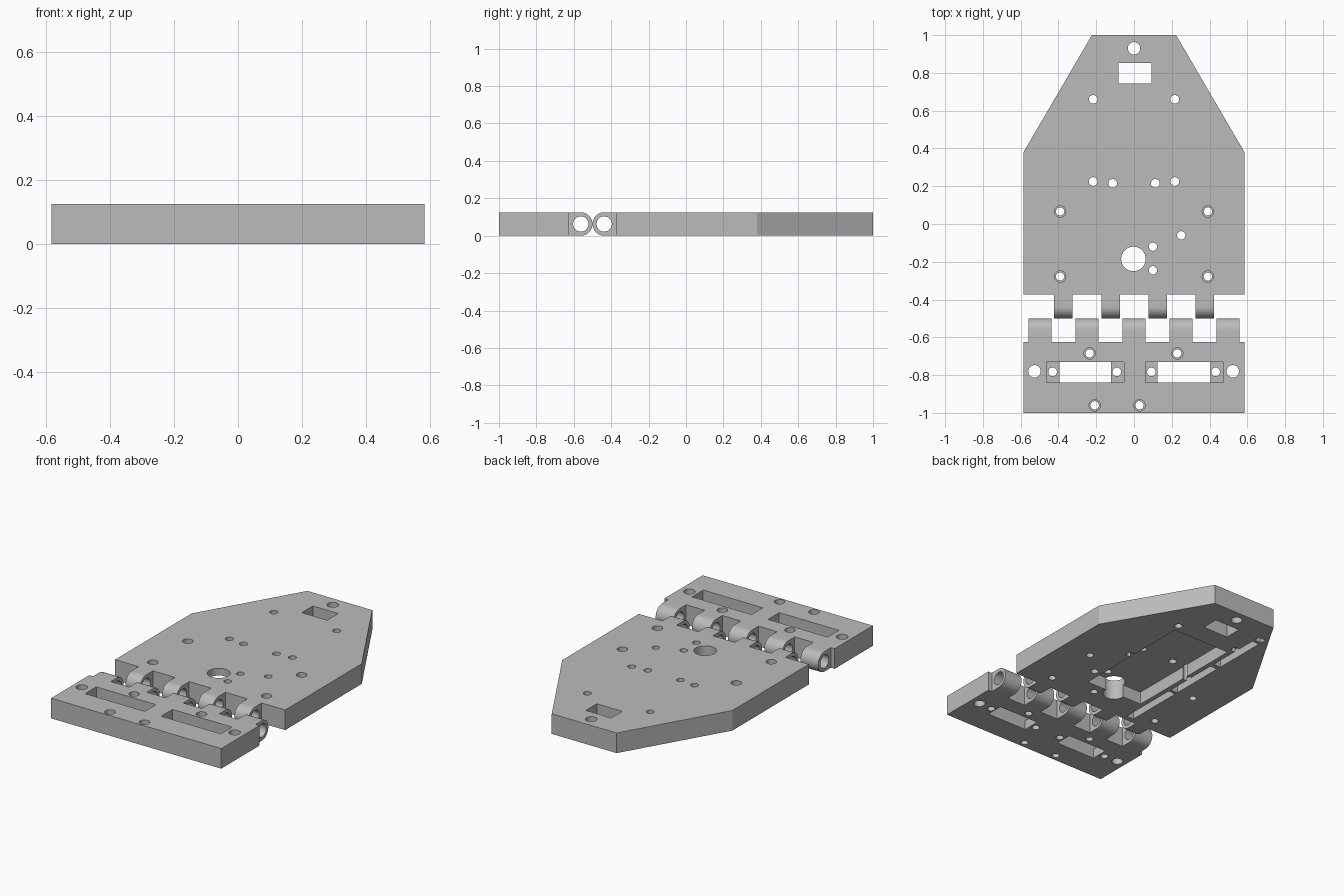
import bpy, bmesh, math
from mathutils import Matrix, Vector

if "Cube" in bpy.data.objects:
    bpy.data.objects.remove(bpy.data.objects["Cube"], do_unlink=True)

T = 0.125          # plate thickness
R = T / 2          # knuckle radius
BORE = 0.041       # hinge pin bore
W = 0.585          # half width

grey = bpy.data.materials.new("plain grey")
grey.use_nodes = True
grey.diffuse_color = (0.5, 0.5, 0.5, 1)
grey.node_tree.nodes["Principled BSDF"].inputs["Base Color"].default_value = (0.5, 0.5, 0.5, 1)


def prism(bm, points, shift):
    """Close a polygon and extrude it along shift."""
    face = bm.faces.new([bm.verts.new(p) for p in points])
    new = bmesh.ops.extrude_face_region(bm, geom=[face])["geom"]
    bmesh.ops.translate(bm, vec=shift, verts=[g for g in new if isinstance(g, bmesh.types.BMVert)])


def box(bm, x0, x1, y0, y1, z0, z1):
    prism(bm, [(x0, y0, z0), (x1, y0, z0), (x1, y1, z0), (x0, y1, z0)], Vector((0, 0, z1 - z0)))


def hole(bm, x, y, r, z0=-0.1, z1=0.2):
    bmesh.ops.create_cone(bm, cap_ends=True, segments=32, radius1=r, radius2=r, depth=z1 - z0,
                          matrix=Matrix.Translation((x, y, (z0 + z1) / 2)))


def stepped_hole(bm, x, y):
    hole(bm, x, y, 0.022)
    hole(bm, x, y, 0.03, T - 0.04, 0.18)


def finish(bm, name):
    bmesh.ops.recalc_face_normals(bm, faces=bm.faces)
    mesh = bpy.data.meshes.new(name)
    bm.to_mesh(mesh)
    bm.free()
    mesh.materials.append(grey)
    obj = bpy.data.objects.new(name, mesh)
    bpy.context.collection.objects.link(obj)
    return obj


def cut(obj, bm):
    """Subtract the cutter solids, apply, and shade."""
    cutter = finish(bm, "cutter")
    cutter.hide_render = True
    mod = obj.modifiers.new("cut", "BOOLEAN")
    mod.operation, mod.solver, mod.object = "DIFFERENCE", "EXACT", cutter
    mod.use_self = True
    graph = bpy.context.evaluated_depsgraph_get()
    result = bpy.data.meshes.new_from_object(obj.evaluated_get(graph))
    obj.modifiers.clear()
    obj.data = result
    bpy.data.objects.remove(cutter, do_unlink=True)
    smooth(obj)


def smooth(obj):
    bpy.ops.object.select_all(action="DESELECT")
    obj.select_set(True)
    bpy.context.view_layer.objects.active = obj
    bpy.ops.object.shade_smooth_by_angle(angle=math.radians(30))


def knuckles(name, centres, width, y_axis, y_root):
    """Round-nosed hinge tabs with a pin bore."""
    side = 1 if y_axis > y_root else -1
    arc = [(y_axis + side * R * math.sin(a), R + R * math.cos(a))
           for a in (math.pi * i / 24 for i in range(25))]
    profile = [(y_root, T)] + arc + [(y_root, 0)]
    bm, pin = bmesh.new(), bmesh.new()
    for x in centres:
        prism(bm, [(x - width / 2, y, z) for y, z in profile], Vector((width, 0, 0)))
    bmesh.ops.create_cone(pin, cap_ends=True, segments=40, radius1=BORE, radius2=BORE, depth=2,
                          matrix=Matrix.Translation((0, y_axis, R)) @ Matrix.Rotation(math.pi / 2, 4, "Y"))
    cut(finish(bm, name), pin)


# Main plate with tapered nose
bm = bmesh.new()
half = [(W, -0.372), (W, 0.38), (0.223, 1)]
outline = half + [(-x, y) for x, y in reversed(half)]
prism(bm, [(x, y, 0) for x, y in outline], Vector((0, 0, T)))
main_plate = finish(bm, "main_plate")

bm = bmesh.new()
hole(bm, 0, 0.93, 0.033)
hole(bm, -0.003, -0.185, 0.065)
for x, y in [(0.1, -0.12), (0.1, -0.245), (0.25, -0.06)]:
    hole(bm, x, y, 0.022)
for s in (-1, 1):
    for x, y in [(0.216, 0.66), (0.216, 0.225), (0.113, 0.215)]:
        hole(bm, s * x, y, 0.023)
    for y in (0.066, -0.278):
        stepped_hole(bm, s * 0.391, y)
box(bm, -0.083, 0.092, 0.745, 0.853, -0.15, 0.25)       # nose window
box(bm, -0.2, 0.2, -0.18, 0.61, -0.05, 0.08)            # underside pocket
for y0, y1 in [(-0.34, 0.04), (0.06, 0.42), (0.45, 0.8), (0.82, 0.86)]:
    box(bm, -0.28, -0.23, y0, y1, -0.06, 0.06)          # underside grooves
cut(main_plate, bm)

# Front plate with two stepped slots
bm = bmesh.new()
box(bm, -W, W, -1, -0.625, 0, T)
front_plate = finish(bm, "front_plate")

bm = bmesh.new()
for x0, x1, tab0, tab1 in [(-0.463, -0.053, 0.068, 0.068), (0.06, 0.47, 0.065, 0.065)]:
    box(bm, x0, x1, -0.84, -0.73, 0.06, 0.25)
    box(bm, x0 + tab0, x1 - tab1, -0.839, -0.731, -0.15, 0.22)
    for x in (x0 + 0.032, x1 - 0.038):
        hole(bm, x, -0.783, 0.023)
for x in (-0.527, 0.523):
    hole(bm, x, -0.78, 0.033)
for x, y in [(-0.235, -0.685), (0.229, -0.685), (-0.208, -0.96), (0.029, -0.96)]:
    stepped_hole(bm, x, y)
cut(front_plate, bm)

# Hinge knuckles, staggered between the two plates
knuckles("main_knuckles", [-0.374, -0.124, 0.125, 0.374], 0.098, -0.4375, -0.372)
knuckles("front_knuckles", [0.249 * i for i in (-2, -1, 0, 1, 2)], 0.122, -0.5625, -0.625)
